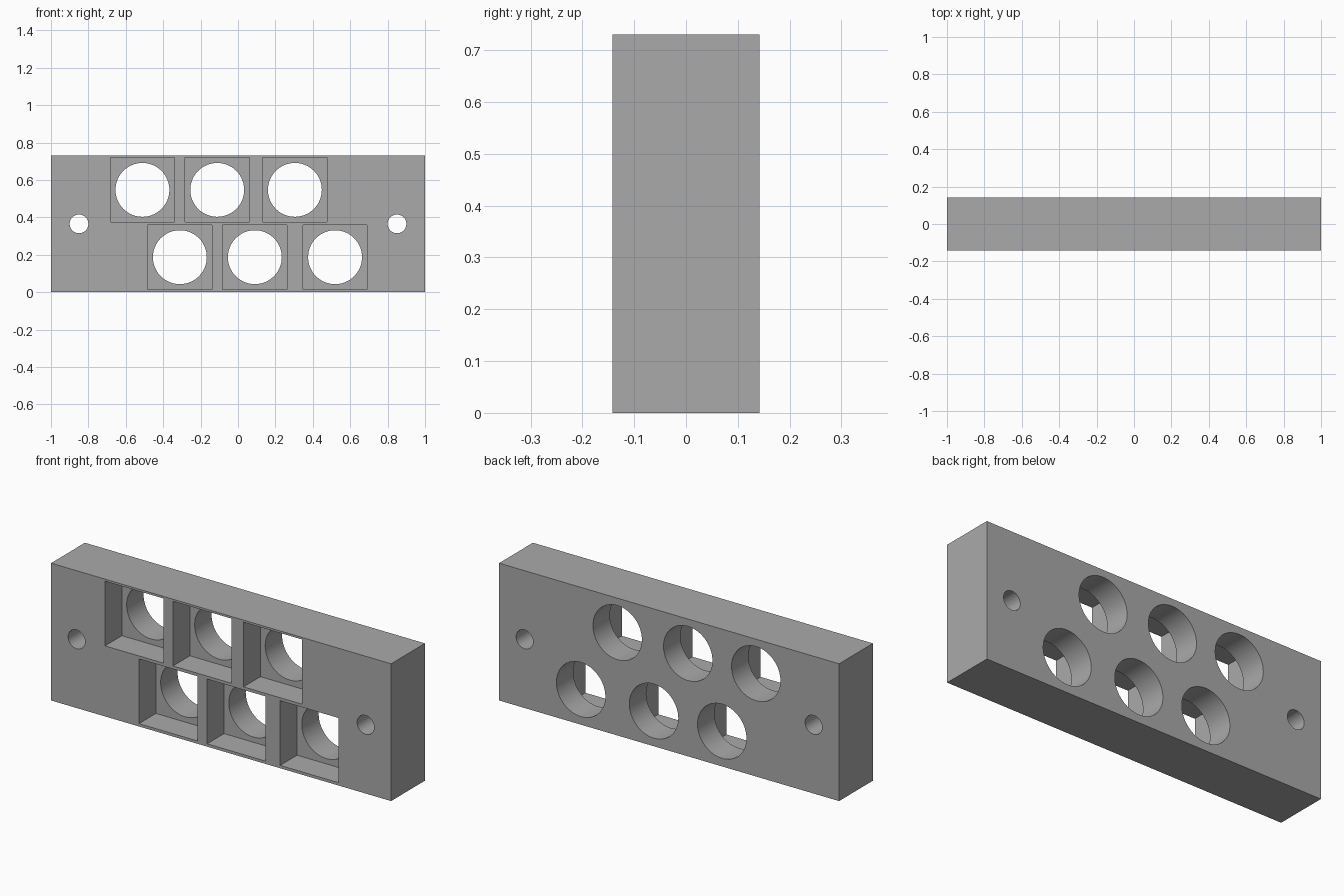
import bpy
import bmesh
from math import radians
from mathutils import Matrix, Vector

cube = bpy.data.objects.get("Cube")
if cube:
    bpy.data.objects.remove(cube, do_unlink=True)

LENGTH, DEPTH, HEIGHT = 2.0, 0.284, 0.73
POCKET, HOLE_R, SCREW_R = 0.344, 0.144, 0.05
SLOTS = [(x, 0.547) for x in (-0.511, -0.111, 0.304)]
SLOTS += [(x, 0.187) for x in (-0.311, 0.09, 0.519)]
SCREWS = [(side * 0.85, HEIGHT / 2) for side in (-1, 1)]

grey = bpy.data.materials.new("plain grey")
grey.use_nodes = True
colour = (0.4, 0.4, 0.4, 1)
grey.diffuse_color = colour
grey.node_tree.nodes["Principled BSDF"].inputs["Base Color"].default_value = colour


def add_box(bm, centre, size):
    matrix = Matrix.Translation(centre) @ Matrix.Diagonal((*size, 1))
    bmesh.ops.create_cube(bm, size=1, matrix=matrix)


def add_cylinder(bm, x, z, radius):
    matrix = Matrix.Translation((x, 0, z)) @ Matrix.Rotation(radians(90), 4, "X")
    bmesh.ops.create_cone(bm, cap_ends=True, segments=64, radius1=radius,
                          radius2=radius, depth=DEPTH * 2, matrix=matrix)


def make_object(name, bm):
    mesh = bpy.data.meshes.new(name)
    bm.to_mesh(mesh)
    bm.free()
    mesh.materials.append(grey)
    obj = bpy.data.objects.new(name, mesh)
    bpy.context.collection.objects.link(obj)
    return obj


# Solid block
bm = bmesh.new()
add_box(bm, Vector((0, 0, HEIGHT / 2)), (LENGTH, DEPTH, HEIGHT))
block = make_object("holder_block", bm)

# Square pockets, cut from the front to mid-depth
bm = bmesh.new()
for x, z in SLOTS:
    add_box(bm, Vector((x, -DEPTH / 2, z)), (POCKET, DEPTH, POCKET))
pockets = make_object("pocket_cutter", bm)

# Round holes and screw holes, cut right through
bm = bmesh.new()
for x, z in SLOTS:
    add_cylinder(bm, x, z, HOLE_R)
for x, z in SCREWS:
    add_cylinder(bm, x, z, SCREW_R)
holes = make_object("hole_cutter", bm)

bpy.ops.object.select_all(action="DESELECT")
block.select_set(True)
bpy.context.view_layer.objects.active = block
for cutter in (pockets, holes):
    cutter.hide_render = True
    cut = block.modifiers.new(cutter.name, "BOOLEAN")
    cut.operation = "DIFFERENCE"
    cut.solver = "EXACT"
    cut.object = cutter
    bpy.ops.object.modifier_apply(modifier=cut.name)
    bpy.data.objects.remove(cutter, do_unlink=True)

bpy.ops.object.shade_smooth_by_angle(angle=radians(30))
